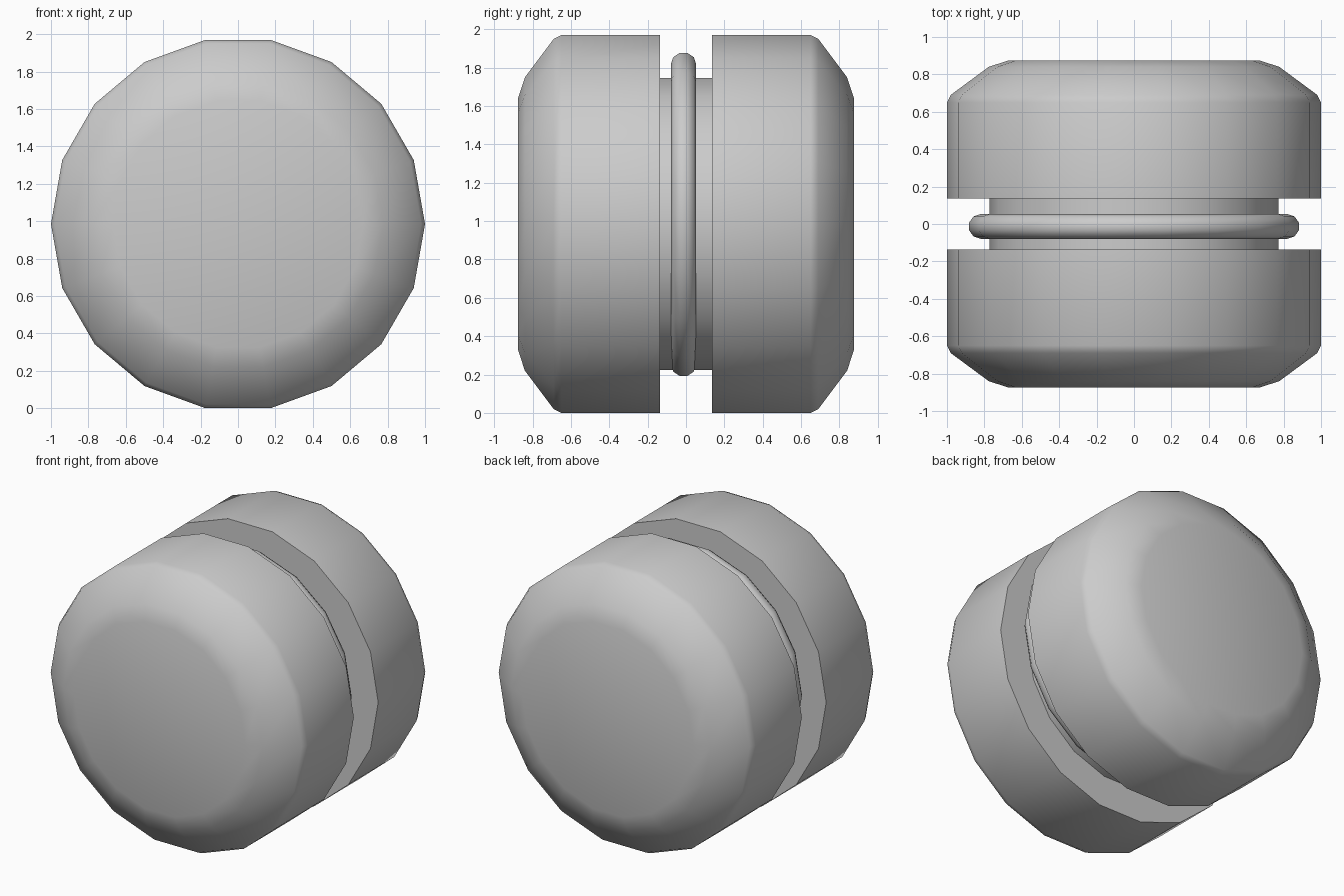
import bpy, bmesh, math

if "Cube" in bpy.data.objects:
    bpy.data.objects.remove(bpy.data.objects["Cube"])

SIDES = 18
AXIS_Z = math.sin(math.radians(80))


def lathe(name, profile, z, closed=False, scale=(1, 1), smooth=45):
    """Revolve (y, radius) points around a horizontal axis along y."""
    bm = bmesh.new()
    rings = []
    for i in range(SIDES):
        a = 2 * math.pi * i / SIDES
        rings.append([bm.verts.new((r * math.cos(a) * scale[0], y,
                                    z + r * math.sin(a) * scale[1]))
                      for y, r in profile])
    n = len(profile)
    for i in range(SIDES):
        a, b = rings[i], rings[(i + 1) % SIDES]
        for j in range(n if closed else n - 1):
            k = (j + 1) % n
            bm.faces.new((a[j], b[j], b[k], a[k]))
    if not closed:
        bm.faces.new([r[0] for r in rings])
        bm.faces.new([r[-1] for r in rings])
    bmesh.ops.recalc_face_normals(bm, faces=bm.faces)
    mesh = bpy.data.meshes.new(name)
    bm.to_mesh(mesh)
    bm.free()
    obj = bpy.data.objects.new(name, mesh)
    bpy.context.collection.objects.link(obj)
    bpy.ops.object.select_all(action='DESELECT')
    obj.select_set(True)
    bpy.context.view_layer.objects.active = obj
    bpy.ops.object.shade_smooth_by_angle(angle=math.radians(smooth))
    return obj


# Two bevelled discs joined by a recessed axle
half = [(0.136, 0.772), (0.136, 1.0), (0.65, 1.0), (0.69, 0.98),
        (0.84, 0.777), (0.875, 0.67)]
lathe("spool_body", [(-y, r) for y, r in reversed(half)] + half, AXIS_Z)

# Loop of cord hanging round the axle, slightly above centre
tube = [(-0.013 + 0.066 * math.cos(t), 0.82 + 0.065 * math.sin(t))
        for t in (2 * math.pi * k / 10 for k in range(10))]
lathe("cord_loop", tube, 1.035, closed=True, scale=(1.0, 0.97))
